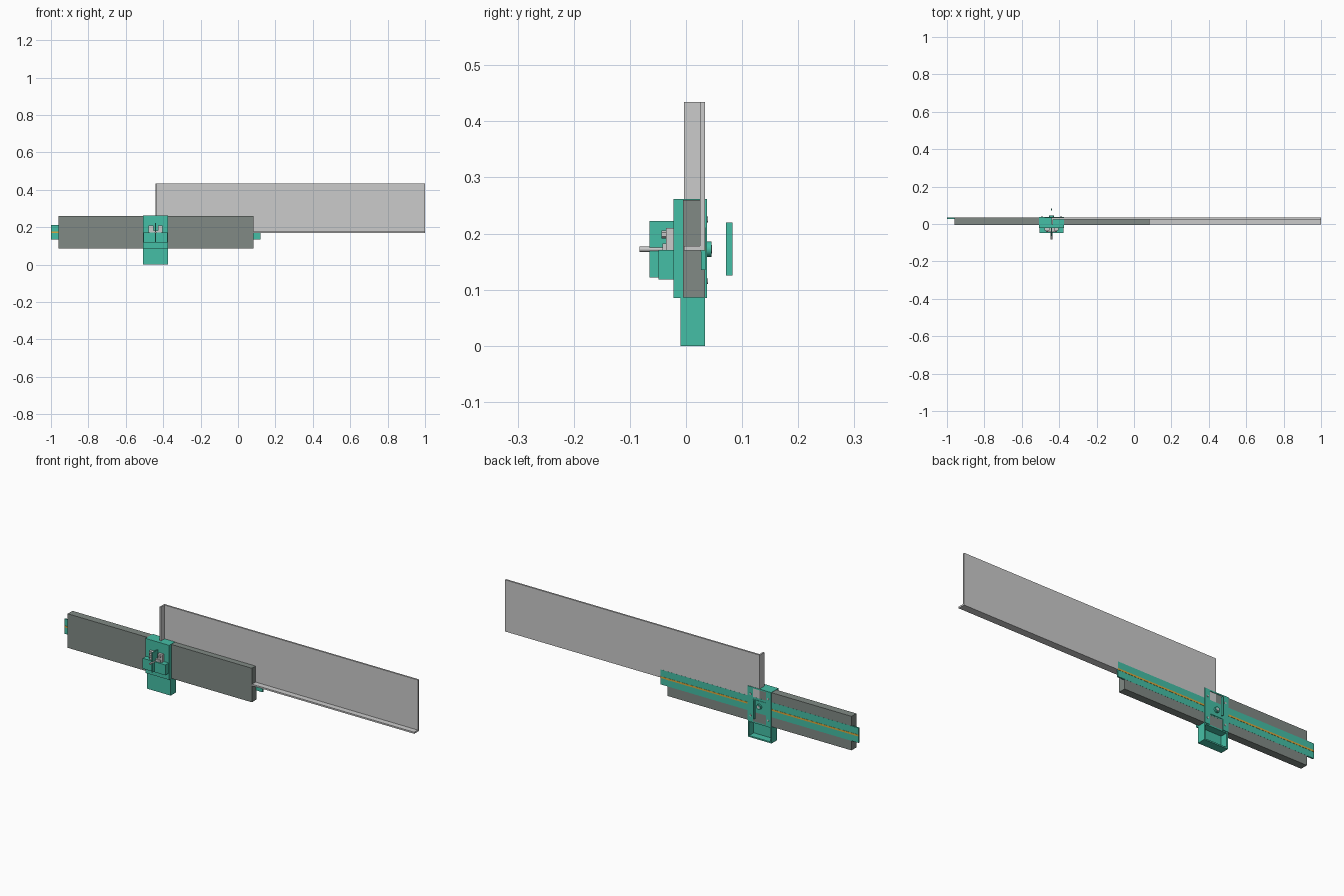
import bpy, math

if "Cube" in bpy.data.objects:
    bpy.data.objects.remove(bpy.data.objects["Cube"])


def material(name, rgb):
    m = bpy.data.materials.new(name)
    m.diffuse_color = (*rgb, 1)
    m.use_nodes = True
    m.node_tree.nodes["Principled BSDF"].inputs["Base Color"].default_value = m.diffuse_color
    return m


GREEN = material("green_plastic", (0.06, 0.52, 0.38))
SAGE = material("sage_grey", (0.22, 0.255, 0.235))
ORANGE = material("orange_strip", (0.7, 0.4, 0.05))
CX = -0.441  # centre line of the carriage


def box(name, x, y, z, mat=None):
    """Axis-aligned box from (min, max) pairs."""
    mid = [(a + b) / 2 for a, b in (x, y, z)]
    bpy.ops.mesh.primitive_cube_add(size=1, location=mid)
    o = bpy.context.object
    o.name = name
    o.scale = [b - a for a, b in (x, y, z)]
    bpy.ops.object.transform_apply(location=False, rotation=False, scale=True)
    if mat:
        o.data.materials.append(mat)
    return o


def rod(name, x, y, z, r, mat=None, sides=24):
    """Cylinder lying along y, y is a (min, max) pair."""
    bpy.ops.mesh.primitive_cylinder_add(vertices=sides, radius=r, depth=y[1] - y[0],
                                        location=(x, sum(y) / 2, z),
                                        rotation=(math.pi / 2, 0, 0))
    o = bpy.context.object
    o.name = name
    if mat:
        o.data.materials.append(mat)
    if sides > 8:
        bpy.ops.object.shade_smooth_by_angle()
    return o


def around(half_a, half_b):
    """x range mirrored helper: offsets from the carriage centre."""
    return (CX + half_a, CX + half_b)


# Tall sheet with a bottom lip and a left end lip
box("tall_sheet", (-0.441, 1.0), (0.025, 0.034), (0.17, 0.434))
box("tall_sheet_bottom_lip", (-0.441, 1.0), (-0.004, 0.026), (0.17, 0.178))
box("tall_sheet_end_lip", (-0.441, -0.433), (-0.004, 0.026), (0.17, 0.434))

# Long beam
box("beam", (-0.96, 0.082), (-0.005, 0.034), (0.086, 0.26), SAGE)

# Backing strip with a narrow coloured line
box("backing_strip", (-1.0, 0.12), (0.027, 0.0345), (0.135, 0.211), GREEN)
box("strip_line", (-1.0, 0.12), (0.026, 0.0355), (0.168, 0.177), ORANGE)

# Carriage: front plate, top hook and rear frame
W = 0.067
box("carriage_front", around(-W, W), (-0.022, -0.004), (0.085, 0.261), GREEN)
box("carriage_top", around(-W, W), (-0.022, 0.036), (0.255, 0.2615), GREEN)
for s, side in ((-1, "left"), (1, "right")):
    a, b = sorted((s * W, s * (W - 0.03)))
    box("carriage_rear_" + side, around(a, b), (0.03, 0.037), (0.085, 0.2615), GREEN)
    for z in (0.115, 0.225):
        rod("rear_screw_" + side, CX + s * 0.05, (0.03, 0.039), z, 0.005, None, 12)
box("carriage_rear_bar", around(-W, W), (0.03, 0.0365), (0.14, 0.2), GREEN)

# Lower pocket, open at the back
box("pocket_front", around(-W, W), (-0.01, -0.003), (0.0, 0.086), GREEN)
box("pocket_floor", around(-W, W), (-0.01, 0.034), (0.0, 0.007), GREEN)
box("pocket_ceiling", around(-W, W), (-0.01, 0.034), (0.079, 0.0865), GREEN)
for s, side in ((-1, "left"), (1, "right")):
    a, b = sorted((s * W, s * (W - 0.007)))
    box("pocket_wall_" + side, around(a, b), (-0.01, 0.034), (0.0, 0.086), GREEN)

# Front shelf with side clamps above it
box("shelf", around(-0.064, 0.064), (-0.049, -0.02), (0.118, 0.171), GREEN)
for s, side in ((-1, "left"), (1, "right")):
    a, b = sorted((s * 0.012, s * 0.038))
    box("clamp_" + side, around(a, b), (-0.036, -0.02), (0.171, 0.21))
    rod("clamp_bolt_" + side, CX + s * 0.024, (-0.044, -0.03), 0.198, 0.007, None, 6)
box("clamp_bridge", around(-0.03, 0.03), (-0.042, -0.022), (0.17, 0.182))

# Thin upright fins, front and rear
box("front_fin", around(-0.003, 0.003), (-0.065, -0.02), (0.122, 0.222), GREEN)
box("rear_fin", around(-0.003, 0.003), (0.071, 0.083), (0.125, 0.22), GREEN)

# Through bolt with rear washer
rod("through_bolt", CX, (-0.083, 0.044), 0.172, 0.0045)
rod("rear_washer", CX, (0.034, 0.045), 0.172, 0.0135, GREEN)
rod("rear_nut", CX, (0.036, 0.0465), 0.172, 0.008, None, 6)
